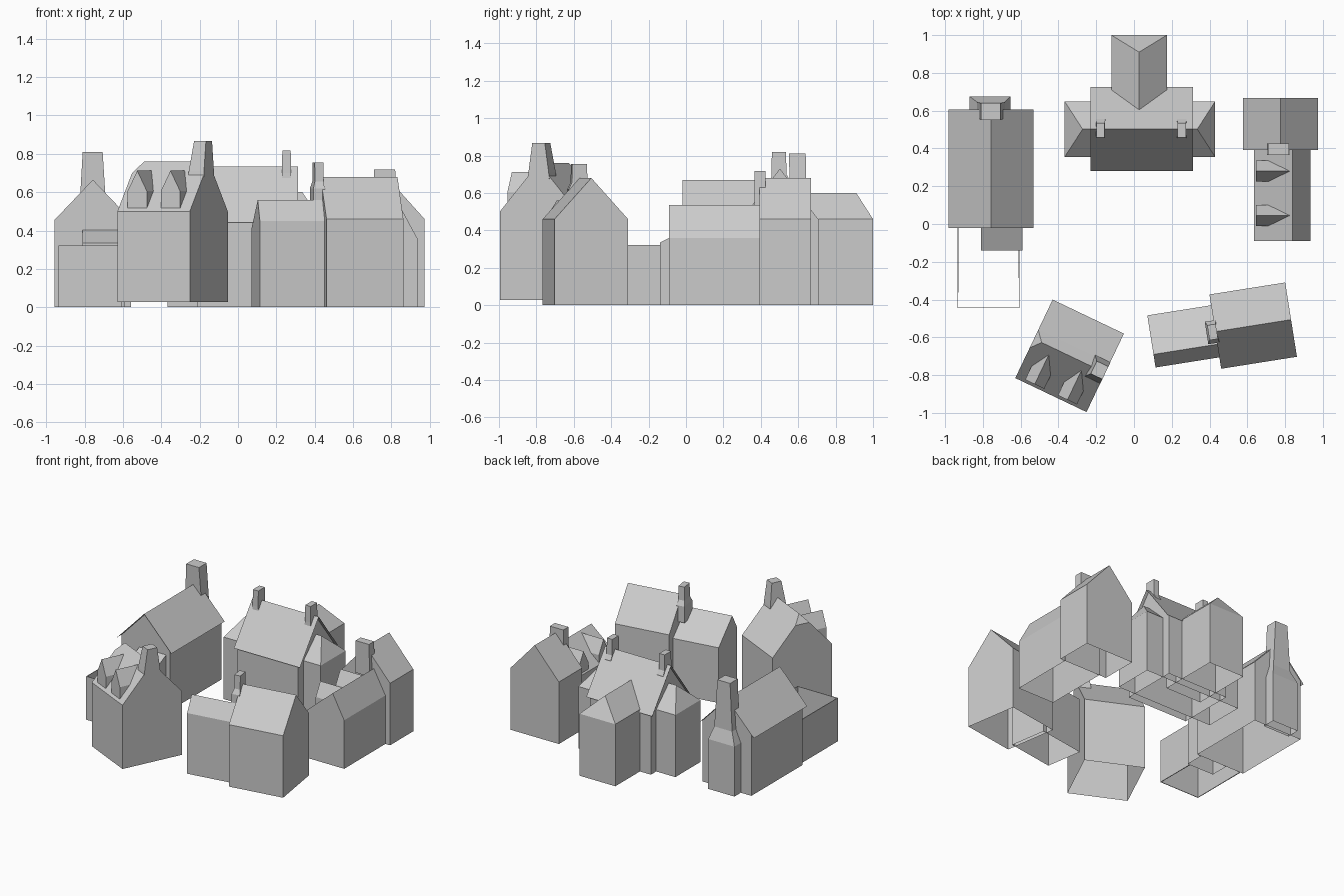
import bpy
from math import radians

if "Cube" in bpy.data.objects:
    bpy.data.objects.remove(bpy.data.objects["Cube"])


def make(name, verts, faces, loc=(0, 0), rot=0):
    me = bpy.data.meshes.new(name)
    me.from_pydata(verts, [], faces)
    me.update()
    ob = bpy.data.objects.new(name, me)
    ob.location = (loc[0], loc[1], 0)
    ob.rotation_euler.z = radians(rot)
    bpy.context.collection.objects.link(ob)
    return ob


def extrude(name, prof, u0, u1, loc=(0, 0), rot=0, hip0=0, hip1=0, caps=True):
    """Run an open (v, z) profile along u; a hip pulls the ridge point inward."""
    n = len(prof)
    r = n // 2
    verts = []
    for u, h in ((u0, hip0), (u1, -hip1)):
        verts += [(u + (h if i == r else 0), v, z) for i, (v, z) in enumerate(prof)]
    faces = [(i, i + 1, n + i + 1, n + i) for i in range(n - 1)]
    if caps:
        for base, h in ((0, hip0), (n, hip1)):
            ring = [base + i for i in range(n)]
            if h:
                faces.append(ring[r - 1:r + 2])
                ring.pop(r)
            faces.append(ring if base else ring[::-1])
    # profiles run from -v to +v over the top, so turn faces outward
    return make(name, verts, [tuple(f)[::-1] for f in faces], loc, rot)


def house(name, v0, v1, eave, ridge, u0, u1, rv=None, base=0, eave2=None, **kw):
    rv = (v0 + v1) / 2 if rv is None else rv
    prof = [(v0, base), (v0, eave), (rv, ridge), (v1, eave2 or eave), (v1, base)]
    return extrude(name, prof, u0, u1, **kw)


def stack(name, sections, loc=(0, 0), rot=0):
    """Chimney lofted through rectangles (u0, u1, v0, v1, z)."""
    verts, faces = [], []
    for a, b, c, d, z in sections:
        verts += [(a, c, z), (b, c, z), (b, d, z), (a, d, z)]
    for k in range(0, len(verts) - 4, 4):
        faces += [(k + i, k + (i + 1) % 4, k + 4 + (i + 1) % 4, k + 4 + i) for i in range(4)]
    t = len(verts) - 4
    faces.append((t, t + 1, t + 2, t + 3))
    return make(name, verts, faces, loc, rot)


# Left house: gabled body, overhanging roof sheet, end chimney, lean-to, yard wall
A = (-0.757, 0)
house("left_house_walls", -0.2, 0.2, 0.455, 0.665, 0.0, 0.6, loc=A, rot=90)
extrude("left_house_roof", [(-0.224, 0.435), (0, 0.67), (0.224, 0.435)],
        -0.02, 0.605, loc=A, rot=90, caps=False)
stack("left_house_chimney", [(-0.87, -0.655, 0.58, 0.675, 0), (-0.87, -0.655, 0.58, 0.675, 0.37),
                             (-0.83, -0.684, 0.56, 0.645, 0.46), (-0.81, -0.706, 0.55, 0.64, 0.81)])
extrude("left_house_lean_to", [(-0.14, 0), (-0.14, 0.335), (0.0, 0.403), (0.0, 0)],
        -0.81, -0.59, hip0=0, hip1=0)
path = [(-0.935, 0), (-0.935, -0.445), (-0.605, -0.445), (-0.605, -0.14)]
wall = make("yard_wall", [(x, y, z) for z in (0, 0.322) for x, y in path],
            [(i, i + 1, i + 5, i + 4) for i in range(3)])
wall.modifiers.new("thickness", "SOLIDIFY").thickness = 0.006

# Front left house: half-hipped roof, gable chimney, two dormers
B, rb = (-0.341, -0.698), -25.5
extrude("front_left_house", [(-0.23, 0.027), (-0.23, 0.5), (-0.053, 0.7), (0, 0.76),
                             (0.053, 0.7), (0.23, 0.5), (0.23, 0.027)],
        -0.209, 0.209, loc=B, rot=rb, hip0=0.045)
stack("front_left_chimney", [(0.12, 0.21, -0.065, 0.065, 0.66), (0.122, 0.21, -0.06, 0.06, 0.71),
                             (0.142, 0.21, -0.037, 0.037, 0.868)], B, rb)
for i, u in enumerate((-0.102, 0.09)):
    house(f"front_left_dormer_{i}", -u - 0.056, -u + 0.056, 0.605, 0.712, -0.215, -0.045,
          base=0.505, loc=B, rot=rb + 90)

# Front right house: gabled main part, lower catslide side part, chimney
C, rc = (0.631, -0.538), 9
house("front_right_house", -0.199, 0.199, 0.46, 0.68, -0.203, 0.203, loc=C, rot=rc)
house("front_right_side_part", -0.14, 0.139, 0.45, 0.56, -0.18, 0.19, rv=-0.07, eave2=0.41,
      loc=(0.27, -0.593), rot=rc)
stack("front_right_chimney", [(-0.25, -0.19, -0.06, 0.06, 0.5), (-0.25, -0.19, -0.06, 0.06, 0.62),
                              (-0.24, -0.195, -0.042, 0.042, 0.655),
                              (-0.24, -0.195, -0.04, 0.04, 0.755)], C, rc)

# Right house: tall back part, low front wing with off-centre ridge, dormers, chimney
house("right_house", -0.198, 0.198, 0.46, 0.68, 0.393, 0.667, loc=(0.775, 0), rot=90)
house("right_house_wing", -0.15, 0.15, 0.36, 0.535, -0.09, 0.4, rv=-0.055,
      loc=(0.785, 0), rot=90)
stack("right_house_chimney", [(0.705, 0.825, 0.365, 0.425, 0.48), (0.71, 0.82, 0.365, 0.425, 0.718)])
for i, y in enumerate((0.28, 0.045)):
    house(f"right_house_dormer_{i}", y - 0.055, y + 0.055, 0.425, 0.522, 0.645, 0.825, base=0.365)

# Back house: main body under a roof sheet, hipped cross wings, hipped rear wing
house("back_house_walls", -0.21, 0.21, 0.453, 0.73, -0.21, 0.29, loc=(0, 0.502))
extrude("back_house_roof", [(-0.222, 0.442), (0, 0.735), (0.222, 0.442)],
        -0.23, 0.312, loc=(0, 0.502), caps=False)
house("back_house_side_wings", -0.147, 0.147, 0.46, 0.6, -0.367, 0.43, loc=(0, 0.502),
      hip0=0.095, hip1=0.095)
house("back_house_rear_wing", -0.147, 0.147, 0.46, 0.6, 0.55, 1.0, loc=(0.027, 0), rot=90,
      hip1=0.09)
for i, x in enumerate((-0.177, 0.253)):
    stack(f"back_house_chimney_{i}", [(x - 0.025, x + 0.025, 0.455, 0.555, 0.62),
                                      (x - 0.025, x + 0.025, 0.455, 0.555, 0.67),
                                      (x - 0.023, x + 0.023, 0.457, 0.537, 0.7),
                                      (x - 0.022, x + 0.022, 0.459, 0.535, 0.818)])
